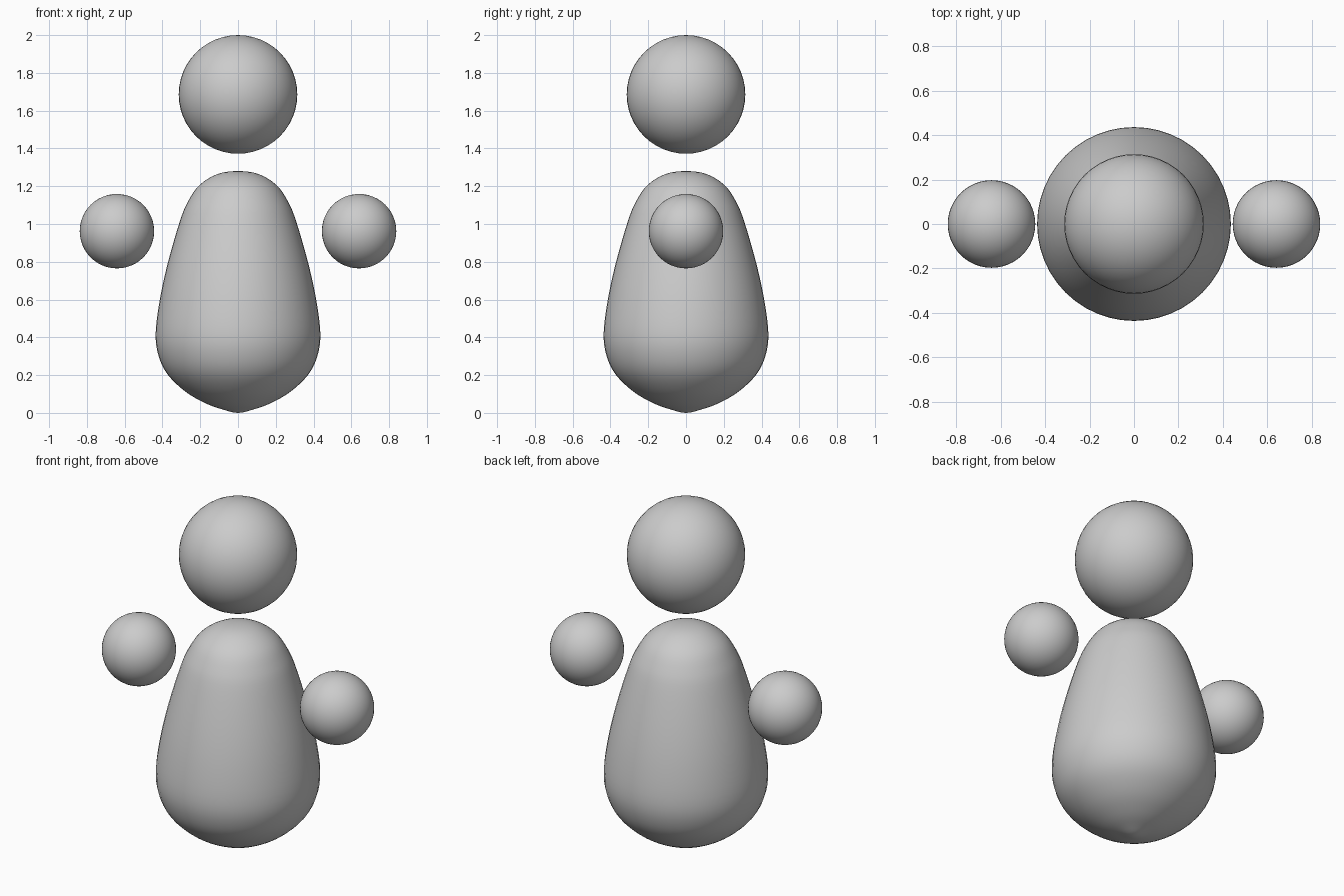
import bpy, bmesh, math
from mathutils import Vector

if "Cube" in bpy.data.objects:
    bpy.data.objects.remove(bpy.data.objects["Cube"])


def smooth_object(name, bm):
    bmesh.ops.recalc_face_normals(bm, faces=bm.faces)
    for f in bm.faces:
        f.smooth = True
    mesh = bpy.data.meshes.new(name)
    bm.to_mesh(mesh)
    bm.free()
    obj = bpy.data.objects.new(name, mesh)
    bpy.context.collection.objects.link(obj)
    return obj


def ball(name, radius, location):
    bm = bmesh.new()
    bmesh.ops.create_uvsphere(bm, u_segments=48, v_segments=24, radius=radius)
    obj = smooth_object(name, bm)
    obj.location = location
    return obj


def refine(points, steps=4):
    """Smooth curve through the profile points."""
    p = [Vector(q) for q in points]
    # mirrored end points keep the poles rounded
    p = [Vector((-p[1].x, p[1].y))] + p + [Vector((-p[-2].x, p[-2].y))]
    out = []
    for a, b, c, d in zip(p, p[1:], p[2:], p[3:]):
        for i in range(steps):
            t = i / steps
            out.append(0.5 * (2 * b + (c - a) * t + (2 * a - 5 * b + 4 * c - d) * t * t
                              + (3 * b - a - 3 * c + d) * t ** 3))
    return out + [p[-2]]


def lathe(name, profile, segments=48):
    bm = bmesh.new()
    verts = [bm.verts.new((r, 0, z)) for r, z in profile]
    edges = [bm.edges.new(e) for e in zip(verts, verts[1:])]
    bmesh.ops.spin(bm, geom=verts + edges, cent=(0, 0, 0), axis=(0, 0, 1),
                   angle=math.tau, steps=segments, use_duplicate=False)
    bmesh.ops.remove_doubles(bm, verts=bm.verts, dist=0.0005)
    return smooth_object(name, bm)


# Pear-shaped body: radius, height
body = [(0, 0.0), (0.08, 0.018), (0.17, 0.05), (0.275, 0.11), (0.37, 0.2), (0.42, 0.3),
        (0.436, 0.42), (0.414, 0.6), (0.37, 0.8), (0.306, 1.02), (0.264, 1.12),
        (0.205, 1.205), (0.11, 1.264), (0, 1.28)]
lathe("body", refine(body))

# Floating head
ball("head", 0.314, (0, 0, 1.686))

# Floating hands
for side, x in (("left", 0.641), ("right", -0.641)):
    ball(side + "_hand", 0.197, (x, 0, 0.962))
